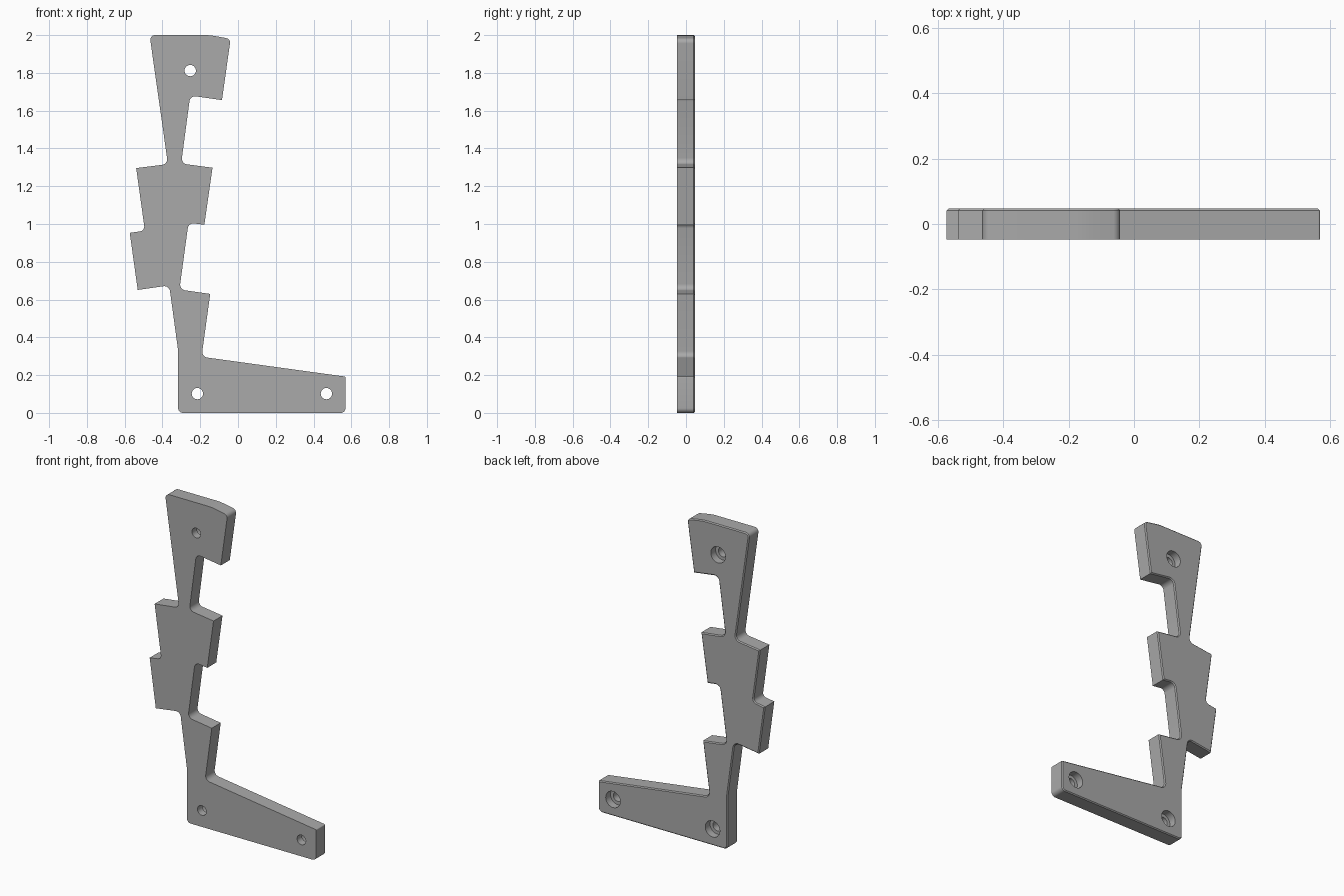
import bpy, bmesh, math
from mathutils import Vector

cube = bpy.data.objects.get("Cube")
if cube:
    bpy.data.objects.remove(cube, do_unlink=True)

HALF = 0.047      # half the plate thickness
CHAMFER = 0.008

grey = bpy.data.materials.new("plain grey")
grey.use_nodes = True
GREY = (0.4, 0.4, 0.4, 1)
grey.diffuse_color = GREY
grey.node_tree.nodes["Principled BSDF"].inputs["Base Color"].default_value = GREY

# Outline corners: x, z, fillet radius
outline = [
    (-.317, 0, .025), (.569, 0, .025), (.569, .192, .006),        # foot
    (-.193, .297, .03), (-.147, .63, 0),                          # lower notch
    (-.31, .653, .03), (-.262, 1.007, .03), (-.178, .996, 0),     # middle notch
    (-.135, 1.298, 0), (-.301, 1.32, .03), (-.253, 1.68, .03),    # upper notch
    (-.085, 1.656, 0), (-.039, 1.98, .025),                       # head
    (-.15, 2, .3), (-.468, 2, .025),
    (-.371, 1.317, .03), (-.539, 1.296, 0),                       # rear notches
    (-.493, .965, .025), (-.573, .953, 0), (-.531, .651, 0),
    (-.364, .675, .03), (-.317, .33, 0),
]


def rounded(corners, steps=6):
    """Replace each corner by an arc tangent to both of its sides."""
    points = []
    for i, (x, z, r) in enumerate(corners):
        p = Vector((x, z))
        if not r:
            points.append(p)
            continue
        a = (Vector(corners[i - 1][:2]) - p).normalized()
        b = (Vector(corners[(i + 1) % len(corners)][:2]) - p).normalized()
        half = a.angle(b) / 2
        centre = p + (a + b).normalized() * r / math.sin(half)
        start = p + a * r / math.tan(half) - centre
        end = p + b * r / math.tan(half) - centre
        for s in range(steps + 1):
            t = s / steps
            points.append(centre + start.lerp(end, t).normalized() * r)
    return points


def add_object(name, bm):
    bmesh.ops.recalc_face_normals(bm, faces=bm.faces)
    mesh = bpy.data.meshes.new(name)
    bm.to_mesh(mesh)
    bm.free()
    mesh.materials.append(grey)
    obj = bpy.data.objects.new(name, mesh)
    bpy.context.collection.objects.link(obj)
    return obj


# Plate, with the rim of its back face chamfered
bm = bmesh.new()
front = bm.faces.new([bm.verts.new((p.x, -HALF, p.y)) for p in rounded(outline)])
extruded = bmesh.ops.extrude_face_region(bm, geom=[front], use_keep_orig=True)["geom"]
back = [g for g in extruded if isinstance(g, bmesh.types.BMFace)][0]
bmesh.ops.translate(bm, verts=back.verts, vec=(0, 2 * HALF, 0))
bmesh.ops.recalc_face_normals(bm, faces=bm.faces)
bmesh.ops.bevel(bm, geom=list(back.edges), offset=CHAMFER, segments=1,
                affect='EDGES', clamp_overlap=True)
plate = add_object("bracket_plate", bm)


# Screw holes, counterbored from the back
def hole_cutter(name, x, z):
    bm = bmesh.new()
    rings = []
    for r, y in ((.03, -.1), (.03, 0), (.05, 0), (.05, .1)):
        rings.append([bm.verts.new((x + r * math.cos(k * math.tau / 32), y,
                                    z + r * math.sin(k * math.tau / 32)))
                      for k in range(32)])
    for lower, upper in zip(rings, rings[1:]):
        for k in range(32):
            n = (k + 1) % 32
            bm.faces.new((lower[k], lower[n], upper[n], upper[k]))
    bm.faces.new(rings[0])
    bm.faces.new(rings[-1])
    cutter = add_object(name, bm)
    cutter.hide_render = True
    return cutter


bpy.context.view_layer.objects.active = plate
for name, x, z in (("head_hole", -.253, 1.812), ("heel_hole", -.215, .102),
                   ("toe_hole", .468, .102)):
    cutter = hole_cutter(name, x, z)
    mod = plate.modifiers.new(name, 'BOOLEAN')
    mod.operation = 'DIFFERENCE'
    mod.solver = 'EXACT'
    mod.object = cutter
    bpy.ops.object.modifier_apply(modifier=name)
    bpy.data.objects.remove(cutter, do_unlink=True)

# Smooth fillets and bores, crisp corners
bpy.ops.object.select_all(action='DESELECT')
plate.select_set(True)
bpy.ops.object.shade_smooth_by_angle(angle=math.radians(30))
